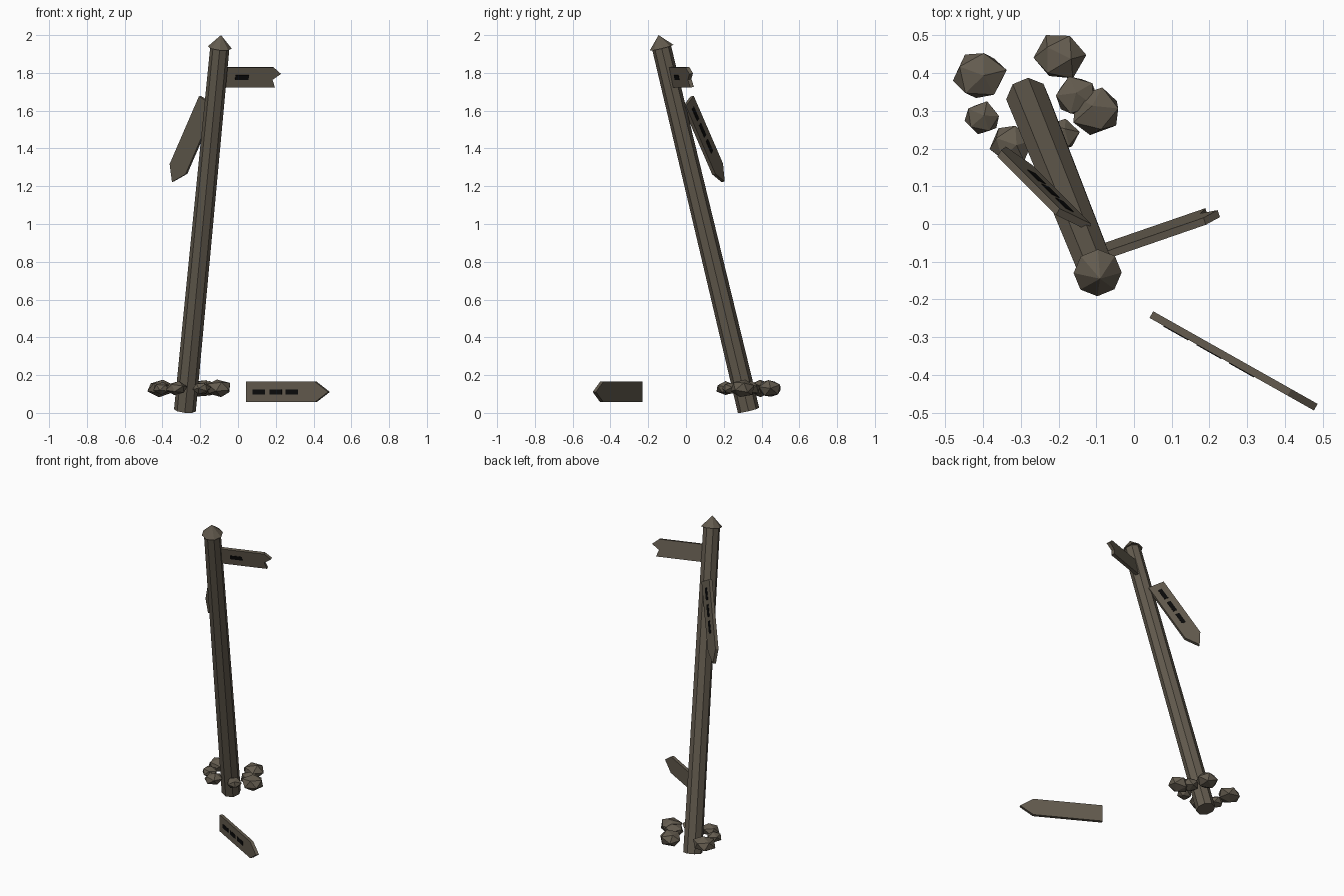
import bpy, bmesh, math, random
from mathutils import Vector, Matrix

random.seed(4)
cube = bpy.data.objects.get("Cube")
if cube:
    bpy.data.objects.remove(cube, do_unlink=True)


def material(name, color):
    m = bpy.data.materials.new(name)
    m.use_nodes = True
    m.diffuse_color = (*color, 1)
    bsdf = next(n for n in m.node_tree.nodes if n.type == 'BSDF_PRINCIPLED')
    bsdf.inputs["Base Color"].default_value = (*color, 1)
    bsdf.inputs["Roughness"].default_value = 0.9
    return m


WOOD = material("weathered brown", (0.125, 0.105, 0.077))
INK = material("black paint", (0.003, 0.003, 0.003))


def finish(name, bm, mat):
    bmesh.ops.recalc_face_normals(bm, faces=bm.faces)
    mesh = bpy.data.meshes.new(name)
    bm.to_mesh(mesh)
    bm.free()
    mesh.materials.append(mat)
    obj = bpy.data.objects.new(name, mesh)
    bpy.context.collection.objects.link(obj)
    return obj


def cone_between(name, a, b, r1, r2, sides=8):
    axis = b - a
    turn = Vector((0, 0, 1)).rotation_difference(axis).to_matrix().to_4x4()
    bm = bmesh.new()
    bmesh.ops.create_cone(bm, cap_ends=True, segments=sides, radius1=r1, radius2=r2,
                          depth=axis.length, matrix=Matrix.Translation((a + b) / 2) @ turn)
    return finish(name, bm, WOOD)


def slab(name, outline, y0, y1, frame, mat):
    # Extrude an outline (length, height) between two depths
    bm = bmesh.new()
    face = bm.faces.new([bm.verts.new((u, y0, w)) for u, w in outline])
    ext = bmesh.ops.extrude_face_region(bm, geom=[face])
    verts = [g for g in ext["geom"] if isinstance(g, bmesh.types.BMVert)]
    bmesh.ops.translate(bm, verts=verts, vec=(0, y1 - y0, 0))
    bmesh.ops.transform(bm, matrix=frame, verts=bm.verts)
    return finish(name, bm, mat)


def sign(name, origin, along, facing, end, dashes):
    d = Vector(along).normalized()
    n = Vector(facing)
    n = (n - d * n.dot(d)).normalized()
    w = n.cross(d)
    frame = Matrix((d, -n, w)).transposed().to_4x4()
    frame.translation = origin
    half = 0.054
    slab(name, [(0, -half), (0, half)] + end, -0.01, 0.01, frame, WOOD)
    for i, start in enumerate(dashes):
        box = [(start, -0.013), (start, 0.013), (start + 0.075, 0.013), (start + 0.075, -0.013)]
        slab(f"{name}_dash_{i + 1}", box, -0.012, -0.008, frame, INK)


# Leaning post and pointed cap
foot = Vector((-0.281, 0.331, 0.014))
tip = Vector((-0.09, -0.145, 2.0))
rim = tip - (tip - foot).normalized() * 0.068
cone_between("post", foot, rim, 0.058, 0.051)
cone_between("post_cap", rim, tip, 0.064, 0.0)

# Sign boards: two pointed, one with a broken end
point = [(0.42, 0.054), (0.5, 0), (0.42, -0.054)]
broken = [(0.30, 0.054), (0.342, 0.02), (0.297, -0.012), (0.313, -0.054)]
dashes = [0.043, 0.144, 0.243]
sign("upper_sign", (-0.1, -0.08, 1.777), (0.945, 0.326, 0), (0.319, -0.924, -0.208),
     broken, [0.087])
sign("hanging_sign", (-0.16, 0.012, 1.65), (-0.369, 0.369, -0.853), (0.503, 0.841, 0.146),
     point, dashes)
sign("fallen_sign", (0.046, -0.24, 0.111), (0.87, -0.49, 0), (-0.49, -0.87, 0),
     point, dashes)

# Ring of faceted stones around the foot: x, y, radius, half height
stones = [(-0.408, 0.394, 0.074, 0.048), (-0.198, 0.444, 0.07, 0.048),
          (-0.153, 0.338, 0.06, 0.04), (-0.10, 0.299, 0.072, 0.05),
          (-0.402, 0.28, 0.05, 0.034), (-0.325, 0.21, 0.058, 0.038),
          (-0.195, 0.235, 0.05, 0.035)]
for i, (x, y, r, h) in enumerate(stones):
    bm = bmesh.new()
    bmesh.ops.create_icosphere(bm, subdivisions=1, radius=1)
    spin = Matrix.Rotation(random.uniform(0, math.tau), 4, 'Z')
    tilt = Matrix.Rotation(random.uniform(0.1, 0.5), 4, 'X')
    bmesh.ops.transform(bm, matrix=spin @ tilt, verts=bm.verts)
    for v in bm.verts:
        v.co *= random.uniform(0.94, 1.06)
    bmesh.ops.transform(bm, matrix=Matrix.Translation((x, y, 0.13)) @ Matrix.Diagonal((r, r * 0.93, h, 1)),
                        verts=bm.verts)
    finish(f"stone_{i + 1}", bm, WOOD)
